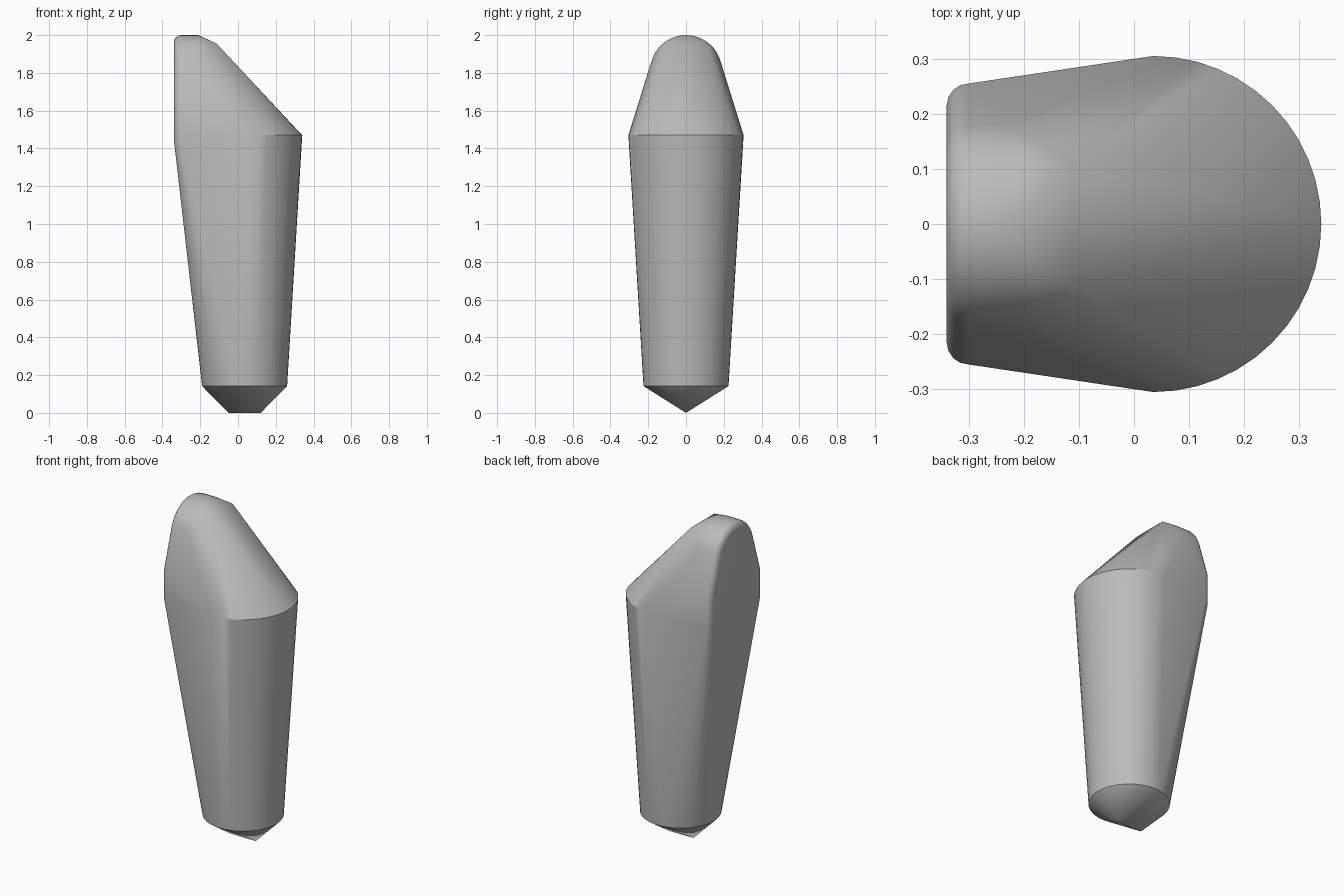
import bpy, bmesh
from math import sin, cos, pi, radians

if "Cube" in bpy.data.objects:
    bpy.data.objects.remove(bpy.data.objects["Cube"], do_unlink=True)

CENTRE_X = 0.035      # axis of the round body
SHOULDER_Z = 1.47     # height of the shoulder rim
CROWN_R, CROWN_Z = 0.19, 1.81

grey = bpy.data.materials.new("plain grey")
grey.use_nodes = True
colour = (0.5, 0.5, 0.5, 1)
grey.diffuse_color = colour
grey.node_tree.nodes["Principled BSDF"].inputs["Base Color"].default_value = colour


def arc(radius, z, start, end, steps):
    """Horizontal arc around the body axis."""
    for i in range(steps + 1):
        a = start + (end - start) * i / steps
        yield (CENTRE_X + radius * cos(a), radius * sin(a), z)


def crown(x, inset=0.0, start=radians(17.7), steps=20):
    """Rounded top of the flat back, in the plane at x."""
    r = CROWN_R - inset
    for i in range(steps + 1):
        a = start + (pi - 2 * start) * i / steps
        yield (x, r * cos(a), CROWN_Z + r * sin(a))


points = []
# Chisel tip and lower ring
points += [(-0.05, 0, 0), (0.12, 0, 0)]
points += arc(0.225, 0.142, 0, 2 * pi * 47 / 48, 47)
# Round front of the shoulder
points += arc(0.305, SHOULDER_Z, -pi / 2, pi / 2, 24)
# Flat back with a rounded border
for i in range(5):
    a = i * pi / 8
    x = -0.34 + 0.04 * (1 - sin(a))
    inset = 0.04 * (1 - cos(a))
    points += crown(x, inset)
    for side in (-1, 1):
        for z in (SHOULDER_Z - 0.02, 1.63):
            points.append((x, side * (0.255 - inset), z))
# Crown ridge and the start of the slope
points += crown(-0.21)
points += [(-0.113, y, 1.955) for y in (-0.11, 0.11)]

# Skin stretched over all sections
bm = bmesh.new()
for p in points:
    bm.verts.new(p)
hull = bmesh.ops.convex_hull(bm, input=bm.verts)
loose = {v for v in hull["geom_interior"] + hull["geom_unused"]
         if isinstance(v, bmesh.types.BMVert)}
bmesh.ops.delete(bm, geom=list(loose), context="VERTS")
bmesh.ops.dissolve_limit(bm, angle_limit=radians(0.3), verts=bm.verts, edges=bm.edges)
bmesh.ops.recalc_face_normals(bm, faces=bm.faces)

mesh = bpy.data.meshes.new("tapered_body")
bm.to_mesh(mesh)
bm.free()
mesh.materials.append(grey)
body = bpy.data.objects.new("tapered_body", mesh)
bpy.context.collection.objects.link(body)

bpy.ops.object.select_all(action="DESELECT")
body.select_set(True)
bpy.context.view_layer.objects.active = body
bpy.ops.object.shade_smooth_by_angle(angle=radians(30))
